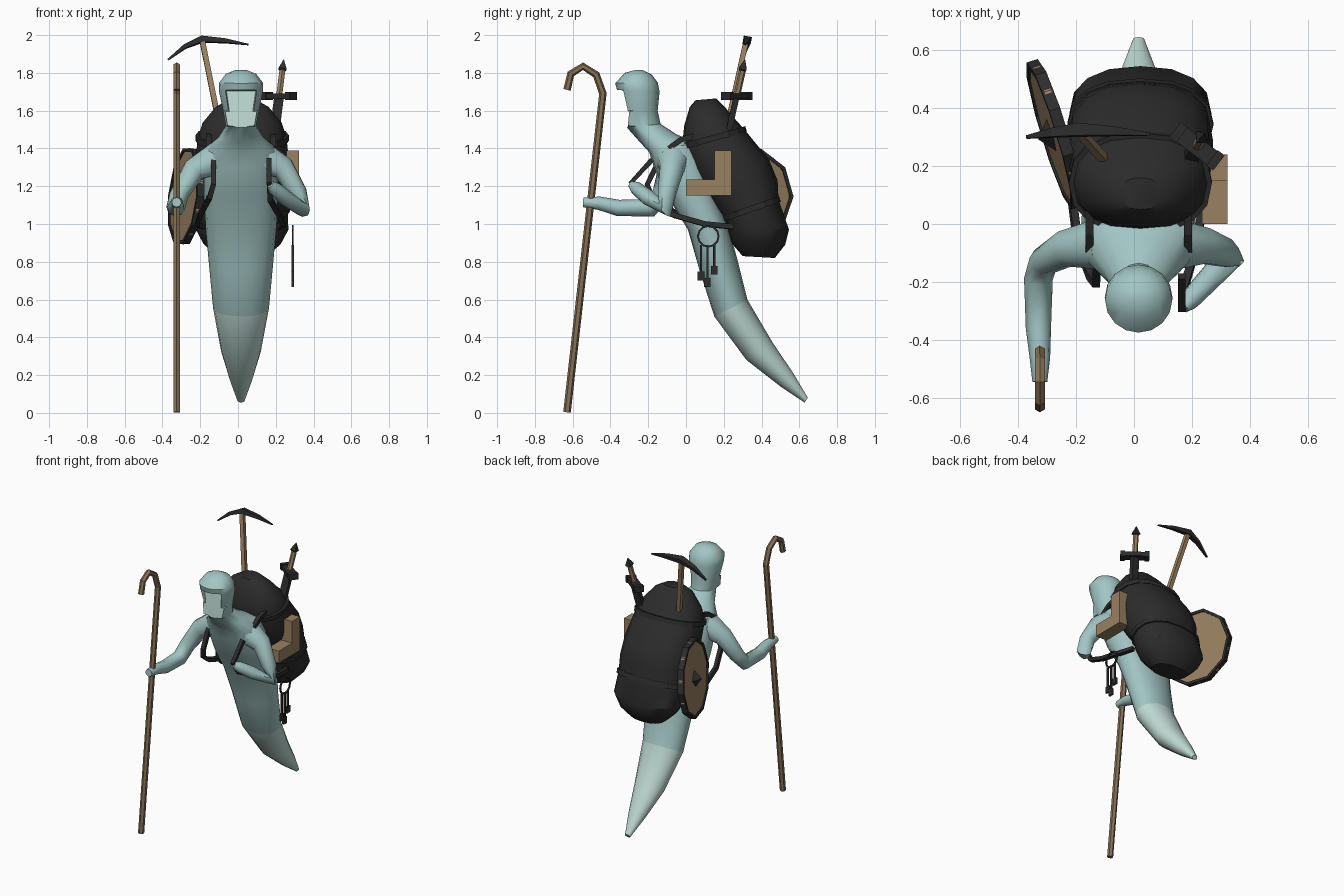
import bpy, bmesh, math
from mathutils import Vector, Matrix

cube = bpy.data.objects.get("Cube")
if cube:
    bpy.data.objects.remove(cube)


def material(name, rgb):
    m = bpy.data.materials.new(name)
    m.use_nodes = True
    m.diffuse_color = (*rgb, 1)
    m.node_tree.nodes["Principled BSDF"].inputs["Base Color"].default_value = (*rgb, 1)
    return m


TEAL = material("teal_skin", (0.36, 0.56, 0.55))
PALE = material("pale_skin", (0.52, 0.70, 0.65))
DARK = material("dark_leather", (0.025, 0.025, 0.026))
WOOD = material("light_wood", (0.32, 0.22, 0.12))
STAFF = material("staff_wood", (0.24, 0.165, 0.09))


def finish(name, bm, mats, smooth=0):
    bmesh.ops.recalc_face_normals(bm, faces=bm.faces)
    me = bpy.data.meshes.new(name)
    bm.to_mesh(me)
    bm.free()
    ob = bpy.data.objects.new(name, me)
    bpy.context.collection.objects.link(ob)
    for m in mats:
        me.materials.append(m)
    if smooth:
        bpy.ops.object.select_all(action='DESELECT')
        ob.select_set(True)
        bpy.context.view_layer.objects.active = ob
        bpy.ops.object.shade_smooth_by_angle(angle=math.radians(smooth))
    return ob


def skin_rings(rings, accent_rows=0):
    """Bridge a list of vertex rings and cap both ends; first rows get the second material."""
    bm = bmesh.new()
    loops = [[bm.verts.new(p) for p in r] for r in rings]
    n = len(loops[0])
    for row, (a, b) in enumerate(zip(loops, loops[1:])):
        for i in range(n):
            j = (i + 1) % n
            bm.faces.new((a[i], a[j], b[j], b[i])).material_index = int(row < accent_rows)
    bm.faces.new(loops[0]).material_index = int(accent_rows > 0)
    bm.faces.new(loops[-1])
    return bm


def oval(front, back, width, x=0.0, sides=16, power=1.0, grow=1.0, lift=0.0):
    """Cross-section spanning a front and back (y, z) point."""
    f, b = Vector((x, *front)), Vector((x, *back))
    c, h = (f + b) / 2, (f - b) / 2 * grow
    up = Vector((1, 0, 0)).cross((b - f).normalized()) * lift
    pts = []
    for i in range(sides):
        a = math.tau * i / sides
        co, si = (math.copysign(abs(v) ** power, v) for v in (math.cos(a), math.sin(a)))
        pts.append(c + up + h * co + Vector((width * grow * si, 0, 0)))
    return pts


def tube(name, points, radius, mat, sides=6, smooth=0, flat=1.0):
    """Sweep a polygon along a path, radius may vary per point."""
    pts = [Vector(p) for p in points]
    radii = radius if isinstance(radius, list) else [radius] * len(pts)
    dirs = [(b - a).normalized() for a, b in zip(pts, pts[1:])]
    side, rings = Vector((1, 0.02, 0.01)), []
    if abs(dirs[0].x) > 0.8:
        side = Vector((0, 1, 0))
    for i, p in enumerate(pts):
        t = (dirs[max(i - 1, 0)] + dirs[min(i, len(dirs) - 1)]).normalized()
        side = (side - t * side.dot(t)).normalized()
        other = t.cross(side) * flat
        rings.append([p + radii[i] * (side * math.cos(a) + other * math.sin(a))
                      for a in (math.tau * (k + 0.5) / sides for k in range(sides))])
    return finish(name, skin_rings(rings), [mat], smooth)


def box(name, center, size, mat, rot=Matrix()):
    bm = bmesh.new()
    m = Matrix.Translation(center) @ rot.to_4x4() @ Matrix.Diagonal((*size, 1))
    bmesh.ops.create_cube(bm, size=1, matrix=m)
    return finish(name, bm, [mat])


# Body: one loft from tail tip to crown, boxier at the chest, with pale tail and recessed face
MID = .016
body = [((.628, .055), (.645, .08), .02), ((.50, .14), (.565, .215), .06),
        ((.32, .28), (.46, .37), .105), ((.15, .51), (.325, .60), .148),
        ((.07, .76), (.27, .82), .17), ((.01, .97), (.22, 1.0), .188),
        ((-.10, 1.15), (.14, 1.2), .197), ((-.17, 1.30), (.10, 1.34), .197),
        ((-.195, 1.38), (.05, 1.43), .185), ((-.25, 1.44), (-.05, 1.475), .12),
        ((-.312, 1.51), (-.135, 1.53), .08), ((-.335, 1.60), (-.15, 1.60), .095),
        ((-.365, 1.71), (-.14, 1.70), .117), ((-.375, 1.745), (-.15, 1.75), .116),
        ((-.325, 1.80), (-.18, 1.79), .08), ((-.27, 1.815), (-.23, 1.815), .03)]
bm = skin_rings([oval(*r, x=MID, power=.78 if r[2] > .18 else 1) for r in body], accent_rows=3)
bmesh.ops.recalc_face_normals(bm, faces=bm.faces)
face = []
for f in bm.faces:
    c = f.calc_center_median()
    if 1.53 < c.z < 1.71 and c.y < -.25 and abs(c.x - MID) < .075:
        face.append(f)
bmesh.ops.inset_region(bm, faces=face, thickness=.006, use_even_offset=True)
for f in face:
    f.material_index = 1
for v in {v for f in face for v in f.verts}:
    v.co.y = -.298 - .1 * (1.62 - v.co.z)
finish("body", bm, [TEAL, PALE], 40)

# Arms
tube("left_arm", [(.13, -.07, 1.345), (.24, -.075, 1.295), (.315, -.1, 1.17), (.335, -.11, 1.08),
                  (.25, -.2, 1.14), (.19, -.265, 1.19), (.17, -.29, 1.21)],
     [.095, .066, .052, .05, .042, .036, .02], TEAL, 8, 50)
tube("right_arm", [(-.11, -.07, 1.345), (-.235, -.085, 1.285), (-.312, -.13, 1.155),
                   (-.33, -.19, 1.085), (-.33, -.36, 1.085), (-.325, -.46, 1.11),
                   (-.325, -.545, 1.115)],
     [.095, .066, .052, .05, .044, .036, .026], TEAL, 8, 50)

# Walking staff with a crook
X = -.325
tube("staff", [(X, -.63, .003), (X, -.44, 1.69), (X, -.475, 1.79), (X, -.545, 1.835),
               (X, -.61, 1.795), (X, -.63, 1.71)], .02, STAFF, 6)

# Backpack and its two bands
pack = [((.30, .83), (.47, .82), .13), ((.24, .90), (.525, .89), .205),
        ((.22, .97), (.545, .97), .245), ((.20, 1.03), (.49, 1.13), .24),
        ((.10, 1.15), (.485, 1.23), .25), ((.02, 1.29), (.44, 1.34), .25),
        ((-.02, 1.41), (.31, 1.50), .235), ((-.01, 1.52), (.265, 1.55), .21),
        ((.02, 1.62), (.205, 1.62), .14), ((.05, 1.655), (.16, 1.665), .07)]
finish("backpack", skin_rings([oval(*r, x=.022, power=.85) for r in pack]), [DARK], 35)
for name, row in (("lower_band", pack[3]), ("upper_band", pack[6])):
    finish(name, skin_rings([oval(*row, x=.022, power=.85, grow=1.05, lift=l)
                             for l in (-.016, .016)]), [DARK])

# Carrying straps
for side, name in ((1, "left"), (-1, "right")):
    x = MID + side * .17
    tube(name + "_shoulder_strap", [(x, .06, 1.47), (x, -.03, 1.445), (x, -.09, 1.40)],
         .02, DARK, 4)
tube("left_chest_strap", [(.165, -.18, 1.34), (.165, -.29, 1.22), (.17, -.23, 1.13),
                          (.22, -.06, 1.045), (.24, .1, 1.0), (.215, .25, .985)], .019, DARK, 4)
tube("right_chest_strap", [(-.13, -.14, 1.34), (-.13, -.205, 1.21), (-.15, -.18, 1.14),
                           (-.195, -.06, 1.06), (-.215, .1, 1.0), (-.185, .25, .985)],
     .019, DARK, 4)

# L-shaped wooden case on the left of the pack
bm = bmesh.new()
outline = [(0, 1.15), (.24, 1.15), (.24, 1.39), (.15, 1.39), (.15, 1.235), (0, 1.235)]
base = bm.faces.new([bm.verts.new((.235, y, z)) for y, z in outline])
ext = bmesh.ops.extrude_face_region(bm, geom=[base])
bmesh.ops.translate(bm, vec=(.088, 0, 0),
                    verts=[v for v in ext["geom"] if isinstance(v, bmesh.types.BMVert)])
finish("wooden_case", bm, [WOOD])

# Round shield on the right of the pack
aim = Vector((-.95, -.29, .1)).to_track_quat('Z', 'Y').to_matrix().to_4x4()
place = Matrix.Translation((-.274, .31, 1.147)) @ aim


def disc(name, radius, depth, mat, z, top, sides):
    bm = bmesh.new()
    bmesh.ops.create_cone(bm, cap_ends=True, segments=sides, radius1=radius, radius2=top,
                          depth=depth, matrix=place @ Matrix.Translation((0, 0, z)))
    finish(name, bm, [mat])


disc("shield_board", .255, .024, WOOD, 0, .255, 10)
disc("shield_boss", .06, .05, DARK, .035, 0, 4)
rim_profile = [(.246, -.02), (.265, -.02), (.265, .02), (.246, .02)]
bm = bmesh.new()
rim = [[bm.verts.new(place @ Vector((r * math.cos(a), r * math.sin(a), z))) for r, z in rim_profile]
       for a in (math.tau * k / 10 for k in range(10))]
for k in range(10):
    for i in range(4):
        a, b, j = rim[k], rim[(k + 1) % 10], (i + 1) % 4
        bm.faces.new((a[i], a[j], b[j], b[i]))
finish("shield_rim", bm, [DARK])

# Pickaxe
tube("pickaxe_handle", [(-.09, .21, 1.48), (-.19, .32, 1.975)], .02, WOOD, 4)
tube("pickaxe_head", [(-.37, .30, 1.87), (-.28, .315, 1.94), (-.19, .325, 1.978),
                      (-.07, .32, 1.97), (.055, .31, 1.95)],
     [.006, .016, .023, .016, .005], DARK, 4, flat=1.35)

# Sword
low, high = Vector((.185, .21, 1.42)), Vector((.242, .312, 1.87))


def along(t):
    return low.lerp(high, t)


tube("sword_blade", [along(0), along(.57)], .036, DARK, 4, flat=.6)
tube("sword_grip", [along(.57), along(.89)], .018, WOOD, 6)
tube("sword_pommel", [along(.87), along(.89), along(1)], [.02, .03, .002], DARK, 4)
turn = Matrix.Rotation(math.atan2(-.13, .17), 4, 'Z')
box("sword_guard", along(.57), (.18, .06, .03), DARK, turn)
for s in (-1, 1):
    box("guard_end", along(.57) + turn @ Vector((s * .08, 0, 0)), (.03, .066, .042), DARK, turn)

# Key ring with three keys
ring = [(.29, .118 + .055 * math.cos(a), .935 + .055 * math.sin(a))
        for a in (math.tau * k / 12 for k in range(13))]
tube("key_ring", ring, .007, DARK, 4)
for y, z in ((.08, .725), (.113, .69), (.15, .755)):
    tube("key_shaft", [(.29, y, .89), (.29, y, z)], .008, DARK, 4)
    box("key_bit", (.29, y, z), (.014, .036, .046), DARK)
